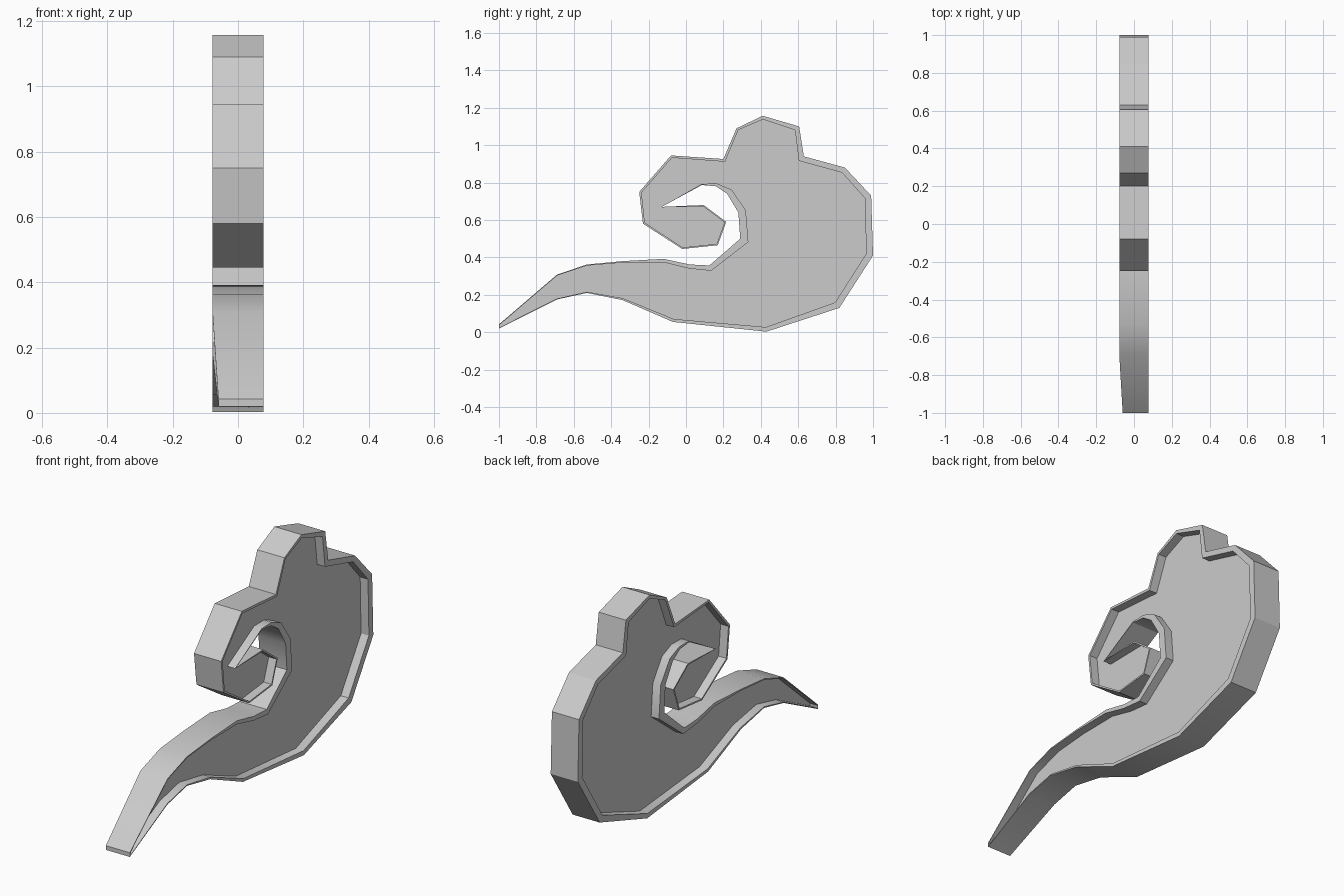
import bpy, bmesh, math
from mathutils import Vector

if "Cube" in bpy.data.objects:
    bpy.data.objects.remove(bpy.data.objects["Cube"])

# Swirl outline, counter-clockwise: y, z, rim width
PROFILE = [
    (-1.0, .02, .004), (-.69, .175, .005), (-.53, .21, .006), (-.34, .172, .01),
    (-.07, .055, .016), (.43, .003, .024), (.82, .13, .035), (1.0, .41, .036),
    (.99, .73, .034), (.85, .88, .03), (.63, .94, .03), (.605, 1.1, .025),
    (.41, 1.157, .018), (.27, 1.09, .012), (.2, .926, .014), (-.08, .945, .012),
    (-.25, .75, .012), (-.23, .58, .01), (-.02, .445, .008), (.17, .465, .008),
    (.215, .59, .008), (.095, .68, .008), (-.13, .67, .003), (.085, .787, .006),
    (.16, .78, .015), (.22, .74, .032), (.28, .64, .04), (.29, .5, .042),
    (.125, .357, .028), (.02, .362, .022), (-.12, .392, .018), (-.34, .38, .008),
    (-.53, .362, .006), (-.69, .308, .005), (-1.0, .042, .004)]
HALF, DEPTH = .078, .045


def inset(pts):
    """Move every point inward along its corner bisector by its rim width."""
    out = []
    for i, (y, z, w) in enumerate(pts):
        p = Vector((y, z))
        a = (p - Vector(pts[i - 1][:2])).normalized()
        b = (Vector(pts[(i + 1) % len(pts)][:2]) - p).normalized()
        na, nb = Vector((-a.y, a.x)), Vector((-b.y, b.x))
        m = (na + nb).normalized()
        out.append(p + m * (w / max(m.dot(na), .6)))
    return out


outer = [Vector(p[:2]) for p in PROFILE]
inner = inset(PROFILE)
bm = bmesh.new()


def ring(pts, x):
    # The tail narrows slightly on its left side
    def px(p):
        t = max(0, (-.69 - p.x) / .31) if x < 0 else 0
        return x + .018 * t
    return [bm.verts.new((px(p), p.x, p.y)) for p in pts]


def bridge(a, b):
    for i in range(len(a)):
        j = (i + 1) % len(a)
        bm.faces.new((a[i], a[j], b[j], b[i]))


# Outer wall, then rim, recess wall and sunken panel on each side
edges = {s: ring(outer, s * HALF) for s in (-1, 1)}
bridge(edges[-1], edges[1])
for s in (-1, 1):
    lip = ring(inner, s * HALF)
    floor = ring(inner, s * (HALF - DEPTH))
    bridge(edges[s], lip)
    bridge(lip, floor)
    bm.faces.new(floor)
bmesh.ops.recalc_face_normals(bm, faces=bm.faces)

mesh = bpy.data.meshes.new("swirl_ornament")
bm.to_mesh(mesh)
bm.free()
obj = bpy.data.objects.new("swirl_ornament", mesh)
bpy.context.collection.objects.link(obj)
bpy.context.view_layer.objects.active = obj
obj.select_set(True)
bpy.ops.object.shade_smooth_by_angle(angle=math.radians(30))
